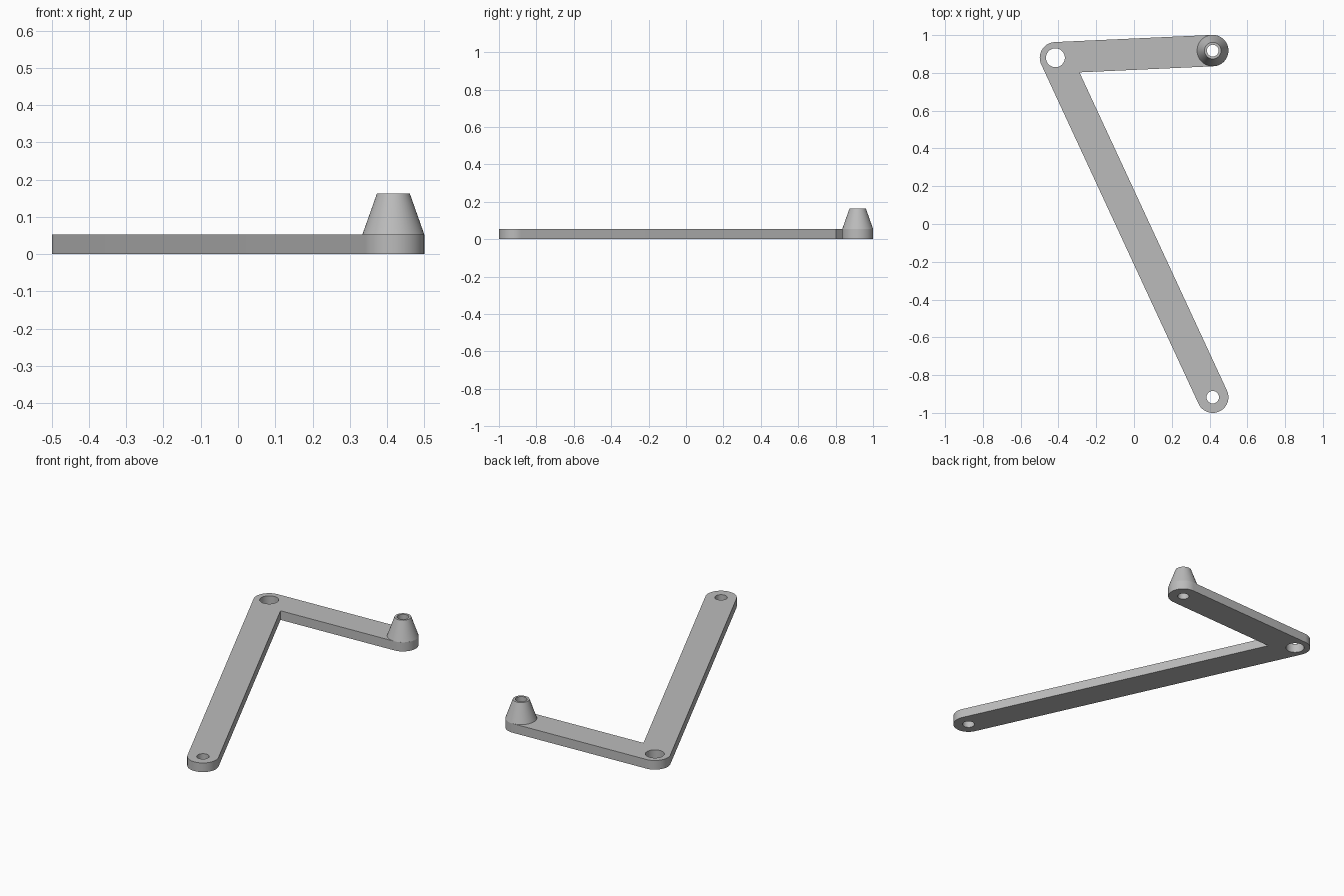
import bpy, bmesh
from math import sin, cos, pi, atan2
from mathutils import Vector

cube = bpy.data.objects.get("Cube")
if cube:
    bpy.data.objects.remove(cube, do_unlink=True)

THICK, R = 0.053, 0.083
pivot = Vector((-0.416, 0.88))
boss = Vector((0.417, 0.918))
tip = Vector((0.417, -0.917))
PIN_HOLE = 0.031

grey = bpy.data.materials.new("grey")
grey.use_nodes = True
color = (0.5, 0.5, 0.5, 1)
grey.diffuse_color = color
grey.node_tree.nodes["Principled BSDF"].inputs["Base Color"].default_value = color


def arc(center, radius, start, end, steps=32):
    angles = [start + (end - start) * i / steps for i in range(steps + 1)]
    return [center + radius * Vector((cos(a), sin(a))) for a in angles]


def finish(name, bm):
    bmesh.ops.remove_doubles(bm, verts=bm.verts, dist=1e-5)
    bmesh.ops.recalc_face_normals(bm, faces=bm.faces)
    mesh = bpy.data.meshes.new(name)
    bm.to_mesh(mesh)
    bm.free()
    mesh.materials.clear()
    mesh.materials.append(grey)
    obj = bpy.data.objects.new(name, mesh)
    bpy.context.collection.objects.link(obj)
    bpy.ops.object.select_all(action='DESELECT')
    obj.select_set(True)
    bpy.context.view_layer.objects.active = obj
    bpy.ops.object.shade_smooth_by_angle(angle=pi / 6)
    return obj


# Bent lever plate: rounded outline with three round holes
a_short = atan2(*(boss - pivot).yx)
a_long = atan2(*(tip - pivot).yx)
mid, half = (a_short + a_long) / 2, (a_short - a_long) / 2
corner = pivot + Vector((cos(mid), sin(mid))) * R / sin(half)
outline = (arc(tip, R, a_long - pi / 2, a_long + pi / 2)
           + [corner]
           + arc(boss, R, a_short - pi / 2, a_short + pi / 2)
           + arc(pivot, R, a_short + pi / 2, a_long + 1.5 * pi))
holes = [arc(c, r, 0, 2 * pi, 48)[:-1]
         for c, r in ((pivot, 0.05), (tip, 0.033), (boss, PIN_HOLE))]

curve = bpy.data.curves.new("plate_profile", 'CURVE')
curve.dimensions = '2D'
curve.fill_mode = 'BOTH'
curve.extrude = THICK / 2
for loop in [outline] + holes:
    spline = curve.splines.new('POLY')
    spline.points.add(len(loop) - 1)
    for point, p in zip(spline.points, loop):
        point.co = (p.x, p.y, 0, 1)
    spline.use_cyclic_u = True
profile = bpy.data.objects.new("plate_profile", curve)
bpy.context.collection.objects.link(profile)
graph = bpy.context.evaluated_depsgraph_get()
solid = bpy.data.meshes.new_from_object(profile.evaluated_get(graph))
bm = bmesh.new()
bm.from_mesh(solid)
bmesh.ops.translate(bm, verts=bm.verts, vec=(0, 0, THICK / 2))
bpy.data.objects.remove(profile, do_unlink=True)
bpy.data.meshes.remove(solid)
finish("lever_plate", bm)

# Hollow tapered pin standing on the short arm
bm = bmesh.new()
section = [(R, THICK), (0.044, 0.163), (PIN_HOLE, 0.163), (PIN_HOLE, THICK)]
rings = [[bm.verts.new((p.x, p.y, z)) for p in arc(boss, r, 0, 2 * pi, 48)[:-1]]
         for r, z in section]
for low, high in zip(rings, rings[1:]):
    for i in range(len(low)):
        j = (i + 1) % len(low)
        bm.faces.new((low[i], low[j], high[j], high[i]))
finish("tapered_pin", bm)
